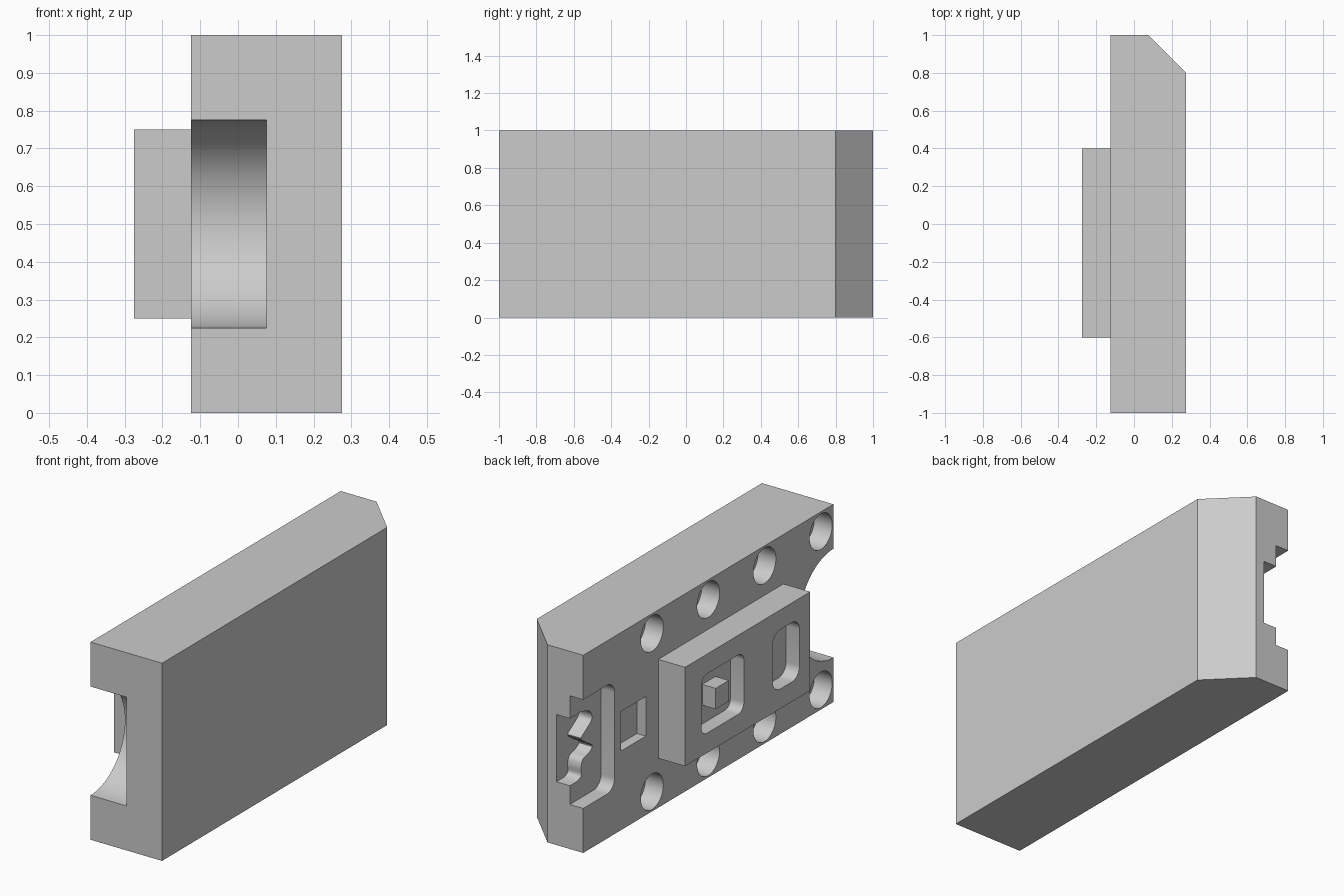
import bpy, bmesh, math

if "Cube" in bpy.data.objects:
    bpy.data.objects.remove(bpy.data.objects["Cube"])


def prism(name, pts, lo, hi, axis='x'):
    """Extrude a closed profile: (y, z) along x, or (x, y) along z."""
    bm = bmesh.new()
    place = (lambda a, b: (lo, a, b)) if axis == 'x' else (lambda a, b: (a, b, lo))
    face = bm.faces.new([bm.verts.new(place(a, b)) for a, b in pts])
    top = bmesh.ops.extrude_face_region(bm, geom=[face])['geom']
    step = (hi - lo, 0, 0) if axis == 'x' else (0, 0, hi - lo)
    bmesh.ops.translate(bm, vec=step, verts=[g for g in top if isinstance(g, bmesh.types.BMVert)])
    bmesh.ops.recalc_face_normals(bm, faces=bm.faces)
    me = bpy.data.meshes.new(name)
    bm.to_mesh(me)
    bm.free()
    ob = bpy.data.objects.new(name, me)
    bpy.context.collection.objects.link(ob)
    return ob


def circle(y, z, r, n=48):
    return [(y + r * math.cos(2 * math.pi * i / n), z + r * math.sin(2 * math.pi * i / n)) for i in range(n)]


def rect(y0, y1, z0, z1, r=0.0, n=8):
    if r == 0:
        return [(y0, z0), (y1, z0), (y1, z1), (y0, z1)]
    out = []
    corners = [(y1 - r, z1 - r), (y0 + r, z1 - r), (y0 + r, z0 + r), (y1 - r, z0 + r)]
    for k, (cy, cz) in enumerate(corners):
        for i in range(n + 1):
            a = math.pi / 2 * (k + i / n)
            out.append((cy + r * math.cos(a), cz + r * math.sin(a)))
    return out


def smooth_path(pts, n=5):
    """Catmull-Rom curve through the points."""
    p = [pts[0]] + pts + [pts[-1]]
    out = []
    for a, b, c, d in zip(p, p[1:], p[2:], p[3:]):
        for i in range(n):
            t = i / n
            out.append(tuple(0.5 * (2 * b[k] + (c[k] - a[k]) * t
                       + (2 * a[k] - 5 * b[k] + 4 * c[k] - d[k]) * t * t
                       + (3 * b[k] - a[k] - 3 * c[k] + d[k]) * t ** 3) for k in (0, 1)))
    return out + [pts[-1]]


def carve(target, pts, lo, hi):
    """Cut a prism out of the target and discard the cutter."""
    cutter = prism("cutter", pts, lo, hi)
    cutter.hide_render = True
    mod = target.modifiers.new("cut", 'BOOLEAN')
    mod.operation = 'DIFFERENCE'
    mod.solver = 'EXACT'
    mod.object = cutter
    bpy.context.view_layer.objects.active = target
    bpy.ops.object.modifier_apply(modifier=mod.name)
    bpy.data.objects.remove(cutter, do_unlink=True)


X = -0.125   # back plane of the slab
P = -0.275   # outer plane of the raised plate

# Main slab with one chamfered edge
slab = prism("slab", [(X, -1), (0.275, -1), (0.275, 0.8), (0.075, 1), (X, 1)], 0, 1, 'z')

# Half-round notch at the front end
carve(slab, circle(-1, 0.5, 0.275, 96), X - 0.1, 0.075)

# Rows of round blind holes
for y in (-0.9, -0.45, 0, 0.45):
    for z in (0.1, 0.9):
        carve(slab, circle(y, z, 0.09), X - 0.1, X + 0.1)

# Square recess
carve(slab, rect(0.5, 0.7, 0.4, 0.6), X - 0.1, X + 0.05)

# Stepped recess at the far end, with a wavy inner pocket
carve(slab, rect(0.75, 1.2, 0.225, 0.775, 0.06), X - 0.1, X + 0.075)
wave = smooth_path([(0.91, 0.66), (0.84, 0.635), (0.825, 0.59), (0.87, 0.555), (0.91, 0.525),
                    (0.87, 0.49), (0.82, 0.455), (0.845, 0.43), (0.895, 0.415), (0.91, 0.38),
                    (0.91, 0.335), (0.94, 0.32)])
carve(slab, [(1.1, 0.66)] + wave + [(1.1, 0.32)], X, X + 0.15)

# Raised plate with two rounded pockets
plate = prism("raised_plate", rect(-0.6, 0.4, 0.25, 0.75), P, X)
carve(plate, rect(-0.07, 0.27, 0.35, 0.65, 0.045), P - 0.1, P + 0.075)
carve(plate, rect(-0.515, -0.3, 0.35, 0.65, 0.06), P - 0.1, P + 0.075)

# Square peg standing in the larger pocket
peg = prism("peg", rect(0.05, 0.155, 0.445, 0.55), P, P + 0.08)

# Smooth curved walls, keep edges crisp
for ob in (slab, plate, peg):
    bpy.ops.object.select_all(action='DESELECT')
    ob.select_set(True)
    bpy.context.view_layer.objects.active = ob
    bpy.ops.object.shade_smooth_by_angle(angle=math.radians(30))
